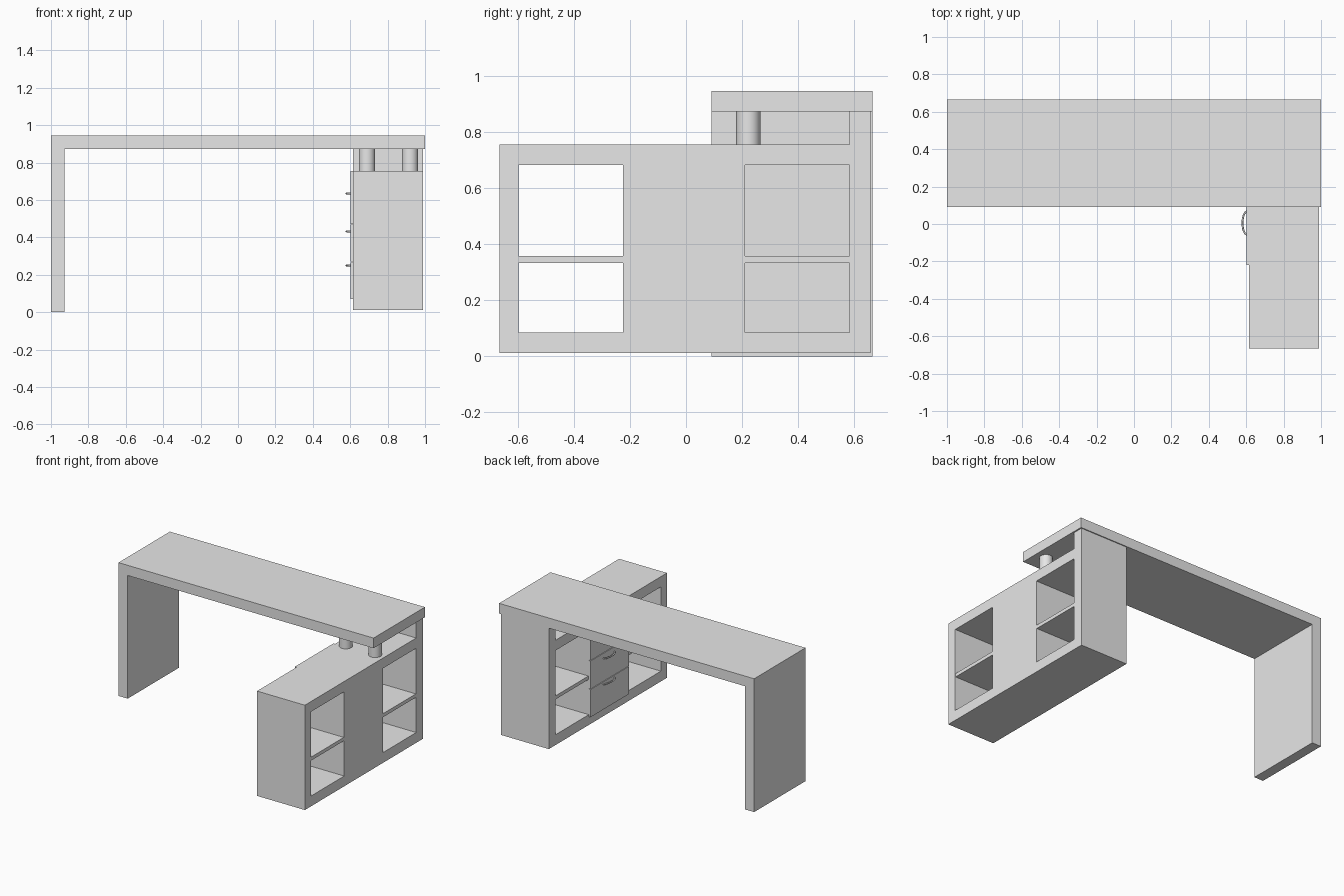
import bpy
import math

cube = bpy.data.objects.get("Cube")
if cube:
    bpy.data.objects.remove(cube, do_unlink=True)

grey = bpy.data.materials.new("light grey")
grey.use_nodes = True
grey.diffuse_color = (0.8, 0.8, 0.8, 1)
grey.node_tree.nodes["Principled BSDF"].inputs["Base Color"].default_value = (0.8, 0.8, 0.8, 1)


def box(name, x, y, z):
    """Box from (min, max) pairs on each axis."""
    bpy.ops.mesh.primitive_cube_add(size=1, location=[sum(a) / 2 for a in (x, y, z)])
    ob = bpy.context.object
    ob.name = name
    ob.scale = [a[1] - a[0] for a in (x, y, z)]
    bpy.ops.object.transform_apply(location=False, rotation=False, scale=True)
    ob.data.materials.append(grey)
    return ob


# Raised worktop and its slab leg
DEPTH = (0.09, 0.665)
box("worktop", (-1, 1), DEPTH, (0.873, 0.945))
box("slab_leg", (-1, -0.928), DEPTH, (0, 0.873))

# Cabinet carcass, open right through on both sides of the drawer block
WIDE = (0.615, 0.99)
BASE, FLOOR, CEILING, TOP = 0.012, 0.085, 0.682, 0.755
box("cabinet_base", WIDE, (-0.665, 0.582), (BASE, FLOOR))
box("cabinet_top", WIDE, (-0.665, 0.582), (CEILING, TOP))
box("cabinet_front_panel", WIDE, (-0.665, -0.597), (FLOOR, CEILING))
box("cabinet_back_panel", WIDE, (0.582, 0.658), (BASE, 0.873))
box("drawer_block", WIDE, (-0.225, 0.21), (FLOOR, CEILING))
for name, span in (("front_shelf", (-0.597, -0.225)), ("back_shelf", (0.21, 0.582))):
    box(name, (0.618, 0.987), span, (0.333, 0.358))

# Round posts carrying the worktop
for name, x in (("inner_post", 0.69), ("outer_post", 0.92)):
    bpy.ops.mesh.primitive_cylinder_add(vertices=32, radius=0.043, depth=0.873 - TOP,
                                        location=(x, 0.222, (0.873 + TOP) / 2))
    post = bpy.context.object
    post.name = name
    post.data.materials.append(grey)
    bpy.ops.object.shade_smooth_by_angle()


def bow_handle(name, z):
    """Curved bar bulging out from the drawer front."""
    curve = bpy.data.curves.new(name, "CURVE")
    curve.dimensions = "3D"
    curve.bevel_depth = 0.005
    curve.bevel_resolution = 2
    curve.use_fill_caps = True
    spline = curve.splines.new("POLY")
    steps = 12
    spline.points.add(steps)
    for i, p in enumerate(spline.points):
        a = math.pi * i / steps
        p.co = (0.604 - 0.024 * math.sin(a), 0.005 - 0.062 * math.cos(a), z, 1)
    curve.materials.append(grey)
    ob = bpy.data.objects.new(name, curve)
    bpy.context.collection.objects.link(ob)


# Drawer fronts with handles
drawers = (("bottom", 0.07, 0.266, 0.25), ("middle", 0.27, 0.468, 0.432), ("top", 0.472, TOP, 0.635))
for name, low, high, grip in drawers:
    box(name + "_drawer_front", (0.602, 0.615), (-0.22, 0.21), (low, high))
    bow_handle(name + "_drawer_handle", grip)
